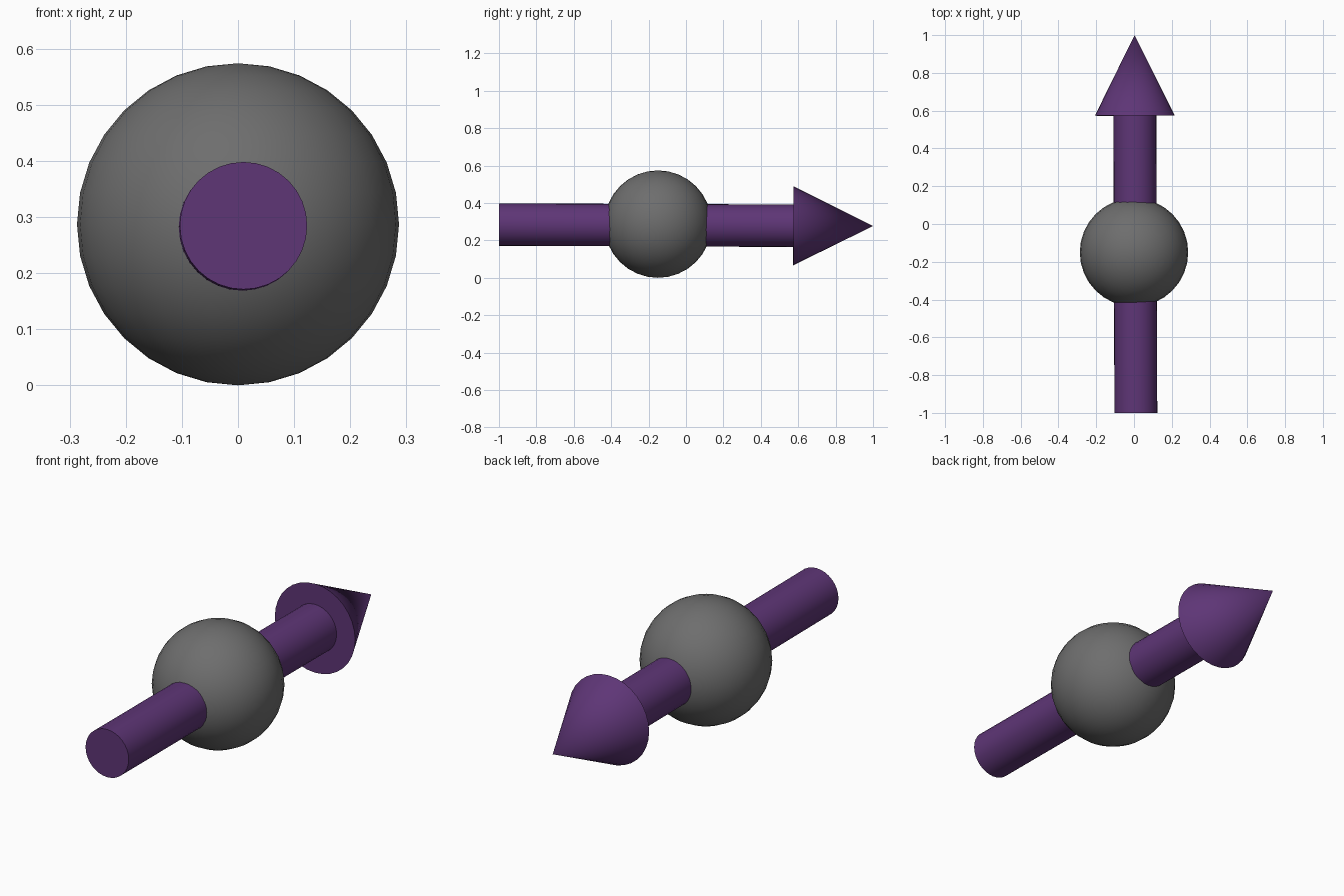
import bpy
from math import radians
from mathutils import Vector

if "Cube" in bpy.data.objects:
    bpy.data.objects.remove(bpy.data.objects["Cube"])


def colour(name, rgb):
    mat = bpy.data.materials.new(name)
    mat.diffuse_color = (*rgb, 1)
    mat.use_nodes = True
    mat.node_tree.nodes["Principled BSDF"].inputs["Base Color"].default_value = mat.diffuse_color
    return mat


purple = colour("purple", (0.112, 0.036, 0.182))
grey = colour("dark_grey", (0.155, 0.155, 0.155))

# Slightly tilted arrow axis: tail, head base and tip
tail = Vector((0.0098, -1.0, 0.2845))
tip = Vector((0.003, 1.0, 0.2765))
neck = tail.lerp(tip, 0.787)


def finish(name, mat):
    ob = bpy.context.object
    ob.name = name
    ob.data.materials.append(mat)
    bpy.ops.object.shade_smooth_by_angle(angle=radians(35))
    return ob


def tapered(name, a, b, r1, r2):
    """Round solid running from point a (radius r1) to b (radius r2)."""
    d = b - a
    bpy.ops.mesh.primitive_cone_add(
        vertices=32, radius1=r1, radius2=r2, depth=d.length,
        location=(a + b) / 2, rotation=d.to_track_quat('Z', 'Y').to_euler())
    return finish(name, purple)


# Ball
bpy.ops.mesh.primitive_uv_sphere_add(
    segments=32, ring_count=16, radius=0.287, location=(0, -0.15, 0.287))
finish("ball", grey)

# Arrow through the ball
tapered("arrow_shaft", tail, neck, 0.1135, 0.1135)
tapered("arrow_head", neck, tip, 0.2115, 0)
